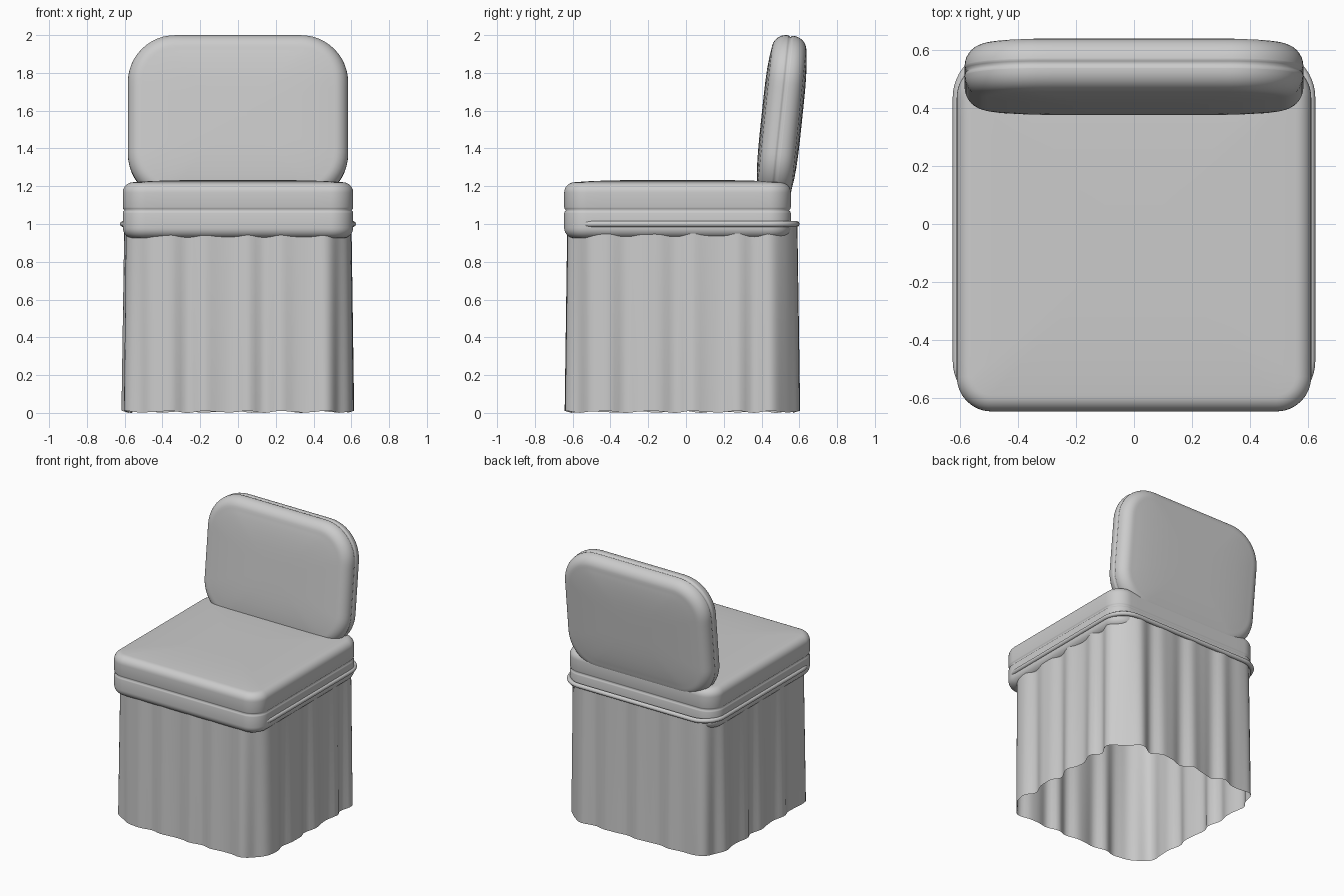
import bpy, bmesh
from math import sin, cos, pi, radians, hypot
from mathutils import Matrix

if "Cube" in bpy.data.objects:
    bpy.data.objects.remove(bpy.data.objects["Cube"])


def rounded_rect(hx, hy, r, arc=12, side=12):
    """Outline points with outward normals: (x, y, nx, ny)."""
    pts = []
    centres = [(hx - r, hy - r), (r - hx, hy - r), (r - hx, r - hy), (hx - r, r - hy)]
    for k, (cx, cy) in enumerate(centres):
        for i in range(arc + 1):
            a = (k + i / arc) * pi / 2
            pts.append((cx + r * cos(a), cy + r * sin(a), cos(a), sin(a)))
        x0, y0, nx, ny = pts[-1]
        a = (k + 1) * pi / 2
        ex, ey = centres[(k + 1) % 4]
        ex, ey = ex + r * cos(a), ey + r * sin(a)
        for i in range(1, side):
            t = i / side
            pts.append((x0 + (ex - x0) * t, y0 + (ey - y0) * t, nx, ny))
    return pts


def loft(name, rings, matrix, cap=False, closed=False):
    bm = bmesh.new()
    loops = [[bm.verts.new(p) for p in ring] for ring in rings]
    n = len(loops[0])
    pairs = list(zip(loops, loops[1:]))
    if closed:
        pairs.append((loops[-1], loops[0]))
    for a, b in pairs:
        for i in range(n):
            j = (i + 1) % n
            bm.faces.new((a[i], a[j], b[j], b[i]))
    if cap:
        bm.faces.new(loops[0][::-1])
        bm.faces.new(loops[-1])
    bmesh.ops.recalc_face_normals(bm, faces=bm.faces)
    me = bpy.data.meshes.new(name)
    bm.to_mesh(me)
    bm.free()
    for p in me.polygons:
        p.use_smooth = True
    ob = bpy.data.objects.new(name, me)
    ob.matrix_world = matrix
    bpy.context.collection.objects.link(ob)
    return ob


def cushion(name, hx, hy, r, half, edge, crown, matrix):
    """Padded block: seam groove, rolled edges and a slightly domed face."""
    outline = rounded_rect(hx, hy, r)
    flat = half - crown
    upper = [(0.002, 0.008), (0, 0.016)]              # inset, height
    for i in range(9):
        a = i / 8 * pi / 2
        upper.append((edge * (1 - cos(a)), flat - edge + edge * sin(a)))
    half_rings = [[(x - nx * o, y - ny * o, h) for x, y, nx, ny in outline]
                  for o, h in upper]
    rim = half_rings[-1]
    for s in (0.94, 0.86, 0.7, 0.5, 0.3, 0.1):
        h = flat + crown * (1 - s ** 4)
        half_rings.append([(x * s, y * s, h) for x, y, _ in rim])
    groove = [(x - nx * 0.009, y - ny * 0.009, 0) for x, y, nx, ny in outline]
    lower = [[(x, y, -z) for x, y, z in ring] for ring in reversed(half_rings)]
    return loft(name, lower + [groove] + half_rings, matrix, cap=True)


# Seat cushion
cushion("seat_cushion", 0.61, 0.6, 0.12, 0.16, 0.055, 0.012,
        Matrix.Translation((0, -0.045, 1.073)))

# Reclined back cushion
cushion("back_cushion", 0.583, 0.44, 0.25, 0.108, 0.075, 0.016,
        Matrix.Translation((0, 0.507, 1.56)) @ Matrix.Rotation(radians(84), 4, 'X'))

# Pleated skirt, open at the bottom, flaring slightly to the hem
outline = rounded_rect(0.592, 0.6, 0.17, 16, 36)
run, total = [], 0
for i, p in enumerate(outline):
    run.append(total)
    q = outline[(i + 1) % len(outline)]
    total += hypot(q[0] - p[0], q[1] - p[1])
rings = []
for k in range(13):
    t = k / 12                                         # 0 at hem, 1 at top
    ring = []
    for (x, y, nx, ny), s in zip(outline, run):
        u = 2 * pi * s / total
        wave = 0.75 * sin(20 * u + 0.9 * sin(3 * u)) + 0.25 * sin(33 * u + 1)
        o = (1 - t) * 0.006 + wave * (0.019 - 0.009 * t)
        z = 1.0 * t + (1 - t) * 0.006 * (1 + wave)
        ring.append((x + nx * o, y + ny * o, z))
    rings.append(ring)
loft("skirt", rings, Matrix.Translation((0, -0.02, 0)))

# Piping cord around the top of the skirt
outline = rounded_rect(0.608, 0.603, 0.15)
cord = [[(x + nx * 0.016 * cos(a), y + ny * 0.016 * cos(a), 0.016 * sin(a))
         for x, y, nx, ny in outline]
        for a in [i / 10 * 2 * pi for i in range(10)]]
loft("piping", cord, Matrix.Translation((0, -0.018, 1.0)), closed=True)
